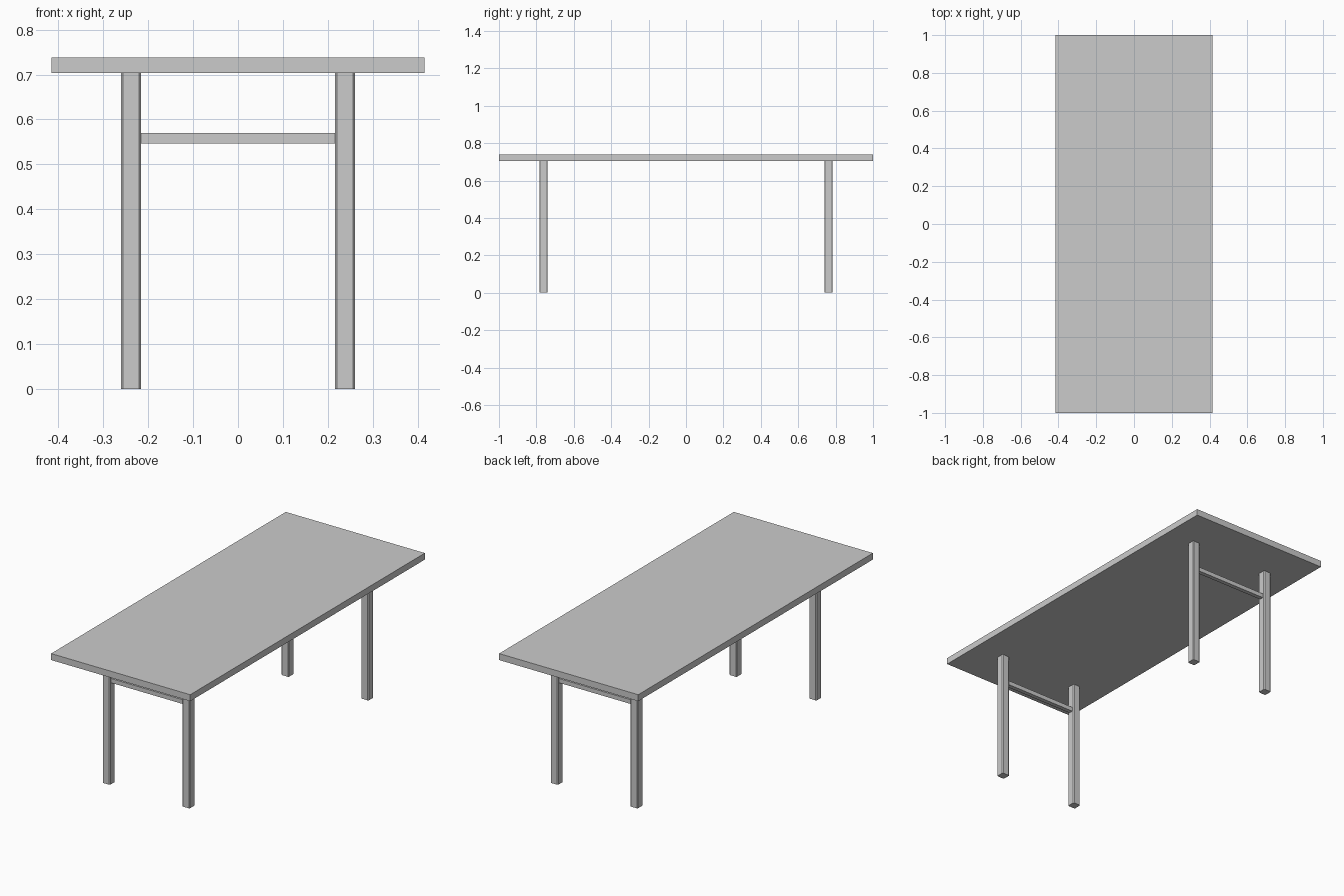
import bpy

if "Cube" in bpy.data.objects:
    bpy.data.objects.remove(bpy.data.objects["Cube"])


def box(name, lo, hi, bevel=0.0):
    """Axis-aligned box between two corners, with optional chamfered vertical edges."""
    centre = [(a + b) / 2 for a, b in zip(lo, hi)]
    size = [abs(b - a) for a, b in zip(lo, hi)]
    bpy.ops.mesh.primitive_cube_add(size=1, location=centre)
    ob = bpy.context.object
    ob.name = name
    ob.scale = size
    bpy.ops.object.transform_apply(location=False, rotation=False, scale=True)
    if bevel:
        weights = ob.data.attributes.new("bevel_weight_edge", "FLOAT", "EDGE")
        for e in ob.data.edges:
            a, b = (ob.data.vertices[i].co for i in e.vertices)
            weights.data[e.index].value = 1.0 if abs(a.z - b.z) > 1e-4 else 0.0
        mod = ob.modifiers.new("chamfer", "BEVEL")
        mod.limit_method = "WEIGHT"
        mod.width = bevel
        mod.segments = 1
    return ob


TOP_LOW, TOP_HIGH = 0.703, 0.738
LEG_X, LEG_Y, LEG_HALF = 0.238, 0.762, 0.022

# Table top with flush edge strips along the long sides
box("table_top", (-0.4, -1, TOP_LOW), (0.4, 1, TOP_HIGH))
for side, s in (("left", -1), ("right", 1)):
    box(f"{side}_edge_strip", (min(s * 0.4, s * 0.415), -1, TOP_LOW),
        (max(s * 0.4, s * 0.415), 1, TOP_HIGH))

for end, e in (("front", -1), ("back", 1)):
    y = e * LEG_Y
    # Square legs with slightly chamfered corners
    for side, s in (("left", -1), ("right", 1)):
        x = s * LEG_X
        box(f"{end}_{side}_leg", (x - LEG_HALF, y - LEG_HALF, 0),
            (x + LEG_HALF, y + LEG_HALF, TOP_LOW), bevel=0.004)
    # Cross rail between each pair of legs
    inner = LEG_X - LEG_HALF
    box(f"{end}_cross_rail", (-inner, y - 0.0115, 0.547), (inner, y + 0.0115, 0.57))
